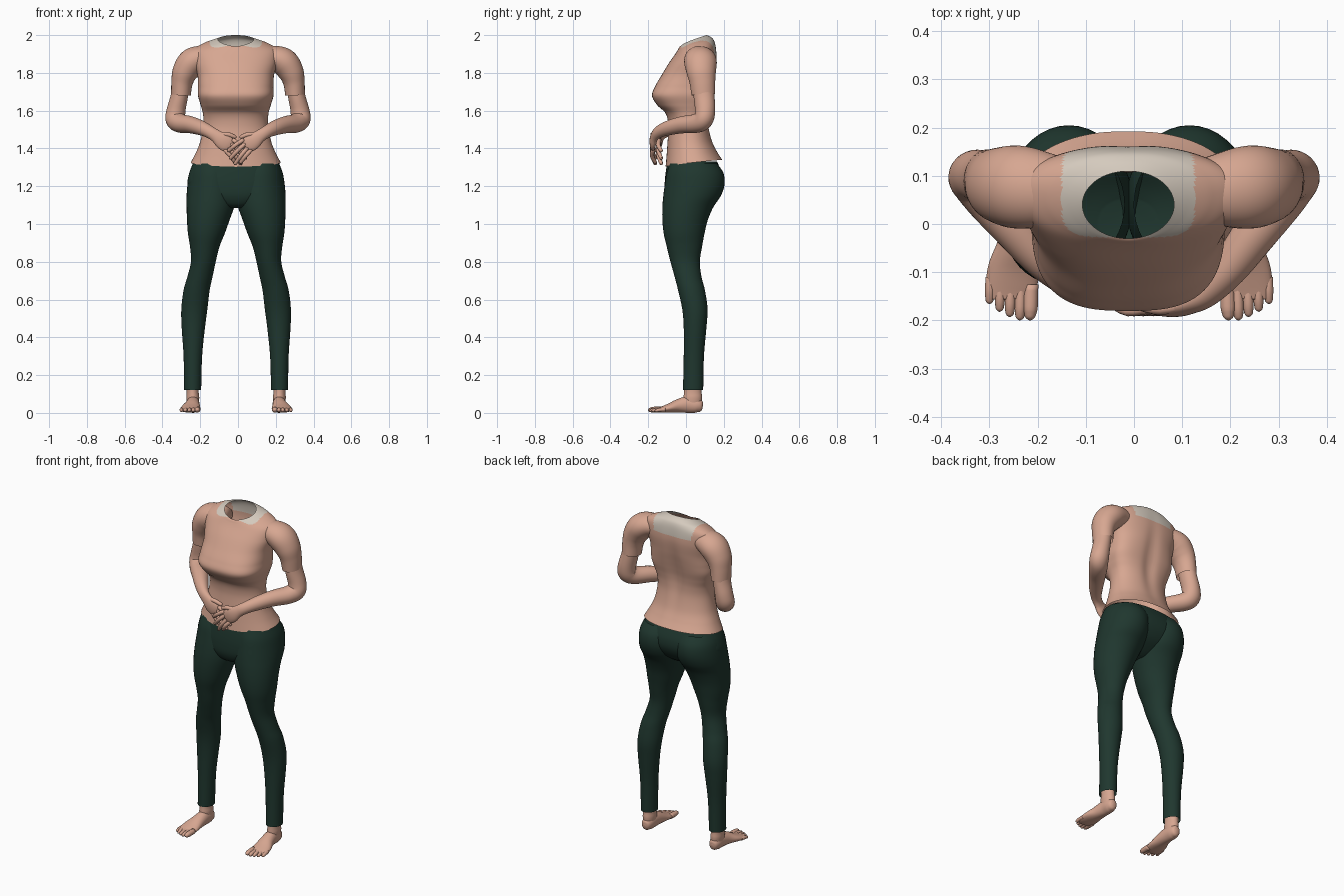
import bpy, math
from mathutils import Vector


def material(name, rgb):
    m = bpy.data.materials.new(name)
    m.diffuse_color = (*rgb, 1)
    return m


SKIN = material("skin", (0.68, 0.385, 0.285))
GREEN = material("dark_green", (0.014, 0.038, 0.028))
CREAM = material("cream", (0.66, 0.59, 0.51))


def spline(rows, n):
    """Catmull-Rom interpolation of equal-length number rows."""
    out = []
    for i in range(len(rows) - 1):
        p1, p2 = rows[i], rows[i + 1]
        p0 = rows[i - 1] if i else p1
        p3 = rows[i + 2] if i + 2 < len(rows) else p2
        for k in range(n):
            t = k / n
            out.append([0.5 * (2 * b + (c - a) * t + (2 * a - 5 * b + 4 * c - d) * t * t
                               + (3 * b - a - 3 * c + d) * t ** 3)
                        for a, b, c, d in zip(p0, p1, p2, p3)])
    out.append(list(rows[-1]))
    return out


def loft(name, rings, mats, caps=(False, False)):
    """Skin a list of closed rings into one smooth mesh."""
    n = len(rings[0])
    verts = [v for r in rings for v in r]
    faces = [(i * n + j, i * n + (j + 1) % n, (i + 1) * n + (j + 1) % n, (i + 1) * n + j)
             for i in range(len(rings) - 1) for j in range(n)]
    if caps[0]:
        faces.append(tuple(reversed(range(n))))
    if caps[1]:
        faces.append(tuple(range(len(verts) - n, len(verts))))
    me = bpy.data.meshes.new(name)
    me.from_pydata(verts, [], faces)
    for m in mats:
        me.materials.append(m)
    me.shade_smooth()
    ob = bpy.data.objects.new(name, me)
    bpy.context.collection.objects.link(ob)
    return ob


def power(v, e):
    return math.copysign(abs(v) ** e, v)


def tube(name, rows, mat, ref=(0, 1, 0), seg=24, n=5, caps=(True, True)):
    """Tube along rows of (x, y, z, radius across, radius along ref)."""
    rows = spline(rows, n)
    pts = [Vector(r[:3]) for r in rows]
    rings = []
    for i, r in enumerate(rows):
        t = (pts[min(i + 1, len(pts) - 1)] - pts[max(i - 1, 0)]).normalized()
        u = Vector(ref)
        u = (u - t * u.dot(t)).normalized()
        w = u.cross(t)
        rings.append([pts[i] + w * (r[3] * math.cos(a)) + u * (r[4] * math.sin(a))
                      for a in (2 * math.pi * k / seg for k in range(seg))])
    return loft(name, rings, [mat], caps)


def digit(name, a, m, b, r, ref=(0, 1, 0)):
    """Finger or toe with a rounded tip."""
    a, m, b = Vector(a), Vector(m), Vector(b)
    d = (b - m).normalized()
    tip = b - d * r * 0.35
    return tube(name, [(*a, r, r), (*m, r, r), (*(b - d * r), r * 0.85, r * 0.85),
                       (*tip, r * 0.6, r * 0.6), (*b, r * 0.1, r * 0.1)],
                SKIN, ref, seg=12, n=3)


# Torso: front z, back z, half width, front y, back y, y of widest point, squareness
CX = -0.012
TORSO = [
    (1.303, 1.340, 0.238, -0.108, 0.193, 0.04, 2.2),
    (1.360, 1.385, 0.212, -0.103, 0.165, 0.03, 2.2),
    (1.430, 1.440, 0.188, -0.098, 0.140, 0.02, 2.2),
    (1.520, 1.520, 0.172, -0.093, 0.122, 0.02, 2.2),
    (1.585, 1.580, 0.173, -0.108, 0.118, 0.02, 2.4),
    (1.630, 1.630, 0.186, -0.153, 0.122, 0.02, 2.7),
    (1.680, 1.680, 0.200, -0.180, 0.132, 0.02, 2.9),
    (1.730, 1.730, 0.200, -0.163, 0.143, 0.03, 2.7),
    (1.790, 1.790, 0.203, -0.128, 0.155, 0.04, 2.4),
    (1.850, 1.865, 0.222, -0.092, 0.164, 0.06, 2.2),
    (1.900, 1.930, 0.224, -0.057, 0.160, 0.07, 2.1),
    (1.922, 1.970, 0.175, -0.043, 0.150, 0.06, 2.1),
    (1.935, 1.990, 0.125, -0.036, 0.132, 0.05, 2.0),
    (1.940, 2.000, 0.095, -0.030, 0.110, 0.04, 2.0),
]
SEG = 112
rings = []
for zf, zb, hw, yf, yb, wc, e in spline(TORSO, 9):
    ring = []
    for k in range(SEG):
        a = 2 * math.pi * k / SEG
        c, s = power(math.cos(a), 2 / e), power(math.sin(a), 2 / e)
        y = wc + s * ((yb - wc) if s > 0 else (wc - yf))
        z = zf + (zb - zf) * max(0, min(1, (y - yf) / (yb - yf))) ** 0.7
        if s > 0:  # spine groove
            y -= 0.013 * s * math.exp(-(hw * c / 0.04) ** 2) * math.exp(-((z - 1.65) / 0.2) ** 2)
        ring.append((CX + hw * c, y, z))
    rings.append(ring)
torso = loft("torso", rings, [SKIN, CREAM])
# Cream yoke around the neck opening
for f in torso.data.polygons:
    p = f.center
    if p.z > 1.895 and abs((p.x + 0.012) / 0.138) ** 5 + abs((p.y - 0.07) / 0.098) ** 5 < 1:
        f.material_index = 1

# Pelvis: z, half width, front y, back y
rings = []
for z, hw, yf, yb in spline([(1.085, 0.06, -0.06, 0.05), (1.105, 0.12, -0.09, 0.09),
                             (1.150, 0.215, -0.110, 0.150), (1.210, 0.253, -0.113, 0.185),
                             (1.270, 0.246, -0.108, 0.187), (1.330, 0.223, -0.098, 0.165)], 6):
    rings.append([(CX + hw * power(math.cos(a), 0.85),
                   (yf + yb) / 2 + (yb - yf) / 2 * power(math.sin(a), 0.85), z)
                  for a in (2 * math.pi * k / 64 for k in range(64))])
loft("trouser_hips", rings, [GREEN], (True, False))

# Trouser leg: z, inner x, outer x, front y, back y
LEG = [
    (0.12, 0.185, 0.275, -0.016, 0.091), (0.30, 0.180, 0.278, -0.012, 0.095),
    (0.45, 0.165, 0.288, -0.012, 0.108), (0.55, 0.152, 0.290, -0.020, 0.114),
    (0.65, 0.140, 0.278, -0.042, 0.100), (0.72, 0.125, 0.258, -0.060, 0.082),
    (0.80, 0.108, 0.239, -0.082, 0.073), (0.88, 0.088, 0.244, -0.102, 0.085),
    (0.95, 0.060, 0.255, -0.118, 0.098), (1.02, 0.035, 0.260, -0.125, 0.115),
    (1.09, 0.010, 0.262, -0.125, 0.145), (1.15, -0.004, 0.262, -0.120, 0.185),
    (1.21, -0.006, 0.257, -0.112, 0.204), (1.27, 0.000, 0.247, -0.102, 0.198),
    (1.32, 0.010, 0.228, -0.085, 0.165),
]
# Foot: x, y, z, half width, half height
FOOT = [(0.228, 0.088, 0.030, 0.010, 0.012), (0.228, 0.080, 0.032, 0.024, 0.028),
        (0.228, 0.055, 0.040, 0.033, 0.040), (0.228, 0.010, 0.044, 0.035, 0.044),
        (0.232, -0.040, 0.037, 0.041, 0.036), (0.240, -0.090, 0.025, 0.052, 0.024),
        (0.244, -0.130, 0.017, 0.053, 0.016), (0.244, -0.155, 0.014, 0.046, 0.010)]
ANKLE = [(0.230, 0.038, 0.22, 0.040, 0.046), (0.230, 0.036, 0.12, 0.032, 0.046),
         (0.229, 0.036, 0.08, 0.034, 0.049), (0.228, 0.034, 0.035, 0.030, 0.045)]
# Sleeve and forearm: x, y, z, radius across, radius in depth
SLEEVE = [(0.130, 0.072, 1.885, 0.050, 0.060), (0.195, 0.073, 1.878, 0.066, 0.080),
          (0.245, 0.077, 1.855, 0.074, 0.086), (0.280, 0.081, 1.805, 0.068, 0.078),
          (0.296, 0.087, 1.750, 0.057, 0.068), (0.302, 0.092, 1.685, 0.052, 0.063)]
FOREARM = [(0.300, 0.090, 1.740, 0.046, 0.054), (0.312, 0.096, 1.670, 0.046, 0.055),
           (0.328, 0.101, 1.600, 0.050, 0.053), (0.330, 0.092, 1.555, 0.054, 0.052),
           (0.305, 0.055, 1.533, 0.050, 0.052), (0.250, -0.020, 1.525, 0.045, 0.046),
           (0.195, -0.095, 1.508, 0.039, 0.038), (0.150, -0.145, 1.487, 0.033, 0.028),
           (0.115, -0.166, 1.465, 0.034, 0.021), (0.085, -0.174, 1.442, 0.043, 0.019),
           (0.058, -0.176, 1.423, 0.043, 0.015), (0.040, -0.176, 1.410, 0.030, 0.009)]
# Fingers: base x, z and tip x, z
FINGERS = [(0.070, 1.394, 0.010, 1.320), (0.057, 1.411, -0.020, 1.313),
           (0.043, 1.429, -0.045, 1.343), (0.030, 1.446, -0.055, 1.383)]

for side, s, dy in (("left", 1, 0.0), ("right", -1, 0.032)):
    def leg_x(x):
        return s * x - 0.01

    def depth(y):  # one hand rests behind the other
        return y + dy * max(0, (0.1 - y) / 0.27)

    # Trouser leg
    rings = []
    for z, xi, xo, yf, yb in spline(LEG, 5):
        rings.append([(leg_x((xi + xo) / 2 + (xo - xi) / 2 * math.cos(a)),
                       (yf + yb) / 2 + (yb - yf) / 2 * math.sin(a), z)
                      for a in (2 * math.pi * s * k / 40 for k in range(40))])
    loft(side + "_trouser_leg", rings, [GREEN])

    # Foot, ankle and toes
    tube(side + "_foot", [(leg_x(x), y, z, b, a) for x, y, z, a, b in FOOT], SKIN, (1, 0, 0))
    tube(side + "_ankle", [(leg_x(x), *r) for x, *r in ANKLE], SKIN)
    for i in range(5):
        x, r = 0.204 + 0.021 * i, (0.0155, 0.0115, 0.011, 0.0105, 0.010)[i]
        tip = (-0.200, -0.200, -0.193, -0.182, -0.166)[i]
        digit(f"{side}_toe_{i + 1}", (leg_x(x), -0.11 if i > 2 else -0.125, 0.018),
              (leg_x(x + 0.001), tip + 0.03, 0.017), (leg_x(x + 0.002), tip, r), r, (1, 0, 0))

    # Sleeve, forearm with palm, fingers and thumb
    tube(side + "_sleeve", [(s * x, *r) for x, *r in SLEEVE], SKIN, seg=40, n=7, caps=(True, False))
    tube(side + "_forearm", [(s * x, depth(y), *r) for x, y, *r in FOREARM], SKIN, seg=32)
    for i, (bx, bz, tx, tz) in enumerate(FINGERS):
        digit(f"{side}_finger_{i + 1}", (s * bx, depth(-0.174), bz),
              (s * (bx + tx) / 2, depth(-0.180), (bz + tz) / 2 + 0.004),
              (s * tx, depth(-0.160), tz), 0.0115)
    digit(side + "_thumb", (s * 0.105, depth(-0.168), 1.472), (s * 0.055, depth(-0.176), 1.474),
          (s * 0.008, depth(-0.170), 1.458), 0.0125)

# Consistent outward normals
import bmesh
for ob in bpy.context.collection.objects:
    bm = bmesh.new()
    bm.from_mesh(ob.data)
    bmesh.ops.recalc_face_normals(bm, faces=bm.faces)
    bm.to_mesh(ob.data)
    bm.free()
